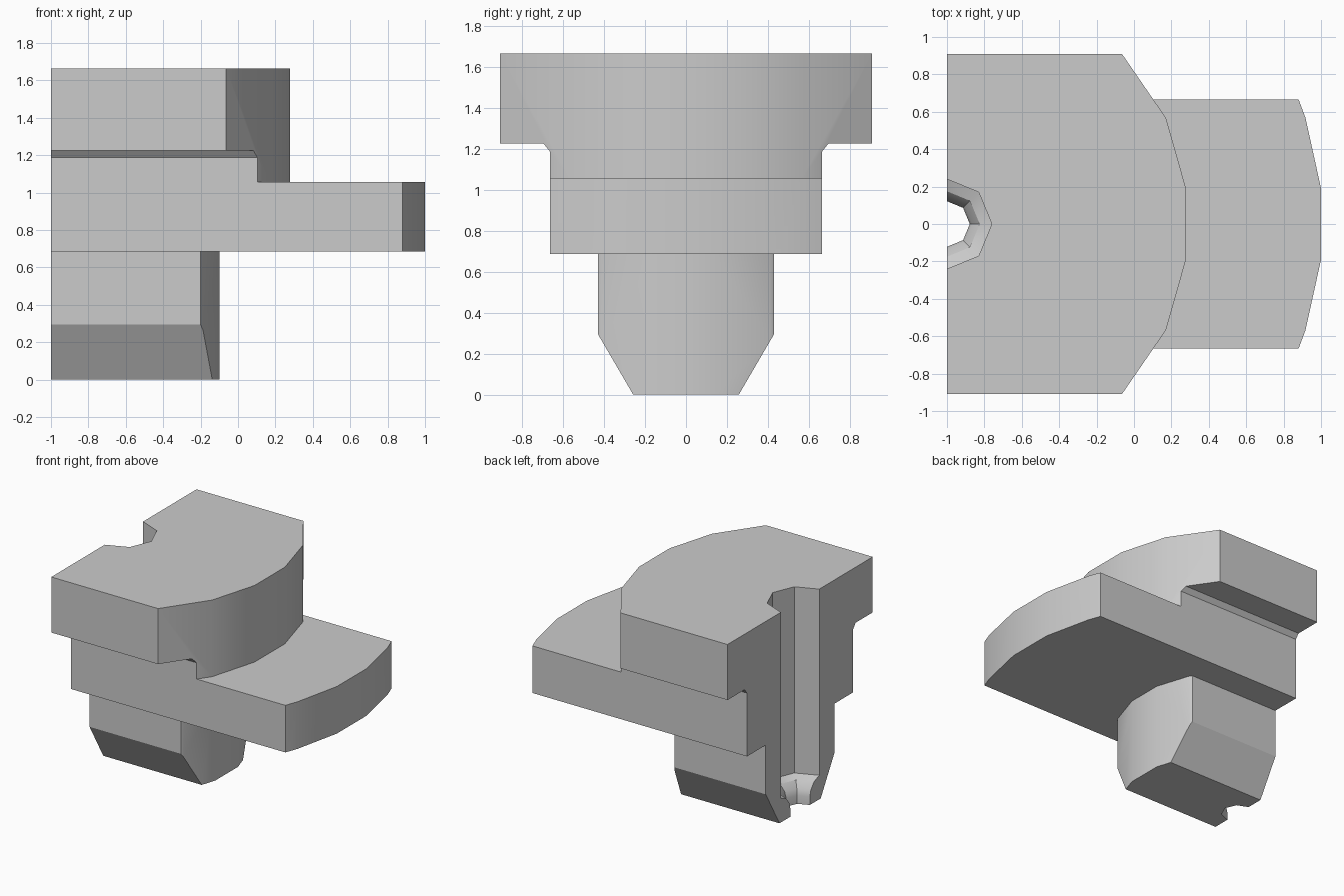
import bpy, bmesh, math

if "Cube" in bpy.data.objects:
    bpy.data.objects.remove(bpy.data.objects["Cube"])

metal = bpy.data.materials.new("light grey metal")
metal.use_nodes = True
grey = (0.6, 0.6, 0.6, 1)
metal.diffuse_color = grey
metal.node_tree.nodes["Principled BSDF"].inputs["Base Color"].default_value = grey


def prism(name, outline, offset):
    """Extrude a closed 3D outline along an offset vector."""
    bm = bmesh.new()
    face = bm.faces.new([bm.verts.new(p) for p in outline])
    moved = bmesh.ops.extrude_face_region(bm, geom=[face])["geom"]
    verts = [v for v in moved if isinstance(v, bmesh.types.BMVert)]
    bmesh.ops.translate(bm, verts=verts, vec=offset)
    return finish(name, bm)


def finish(name, bm):
    bmesh.ops.recalc_face_normals(bm, faces=bm.faces)
    mesh = bpy.data.meshes.new(name)
    bm.to_mesh(mesh)
    bm.free()
    mesh.materials.append(metal)
    obj = bpy.data.objects.new(name, mesh)
    bpy.context.collection.objects.link(obj)
    return obj


def mirrored(half):
    """Complete a half outline, given from the +y end to the middle."""
    return half + [(a, -b) for a, b in reversed(half)]


def disc(name, arc, low, high):
    """Faceted round slab, open-ended past the flat back."""
    half = [(-1.5, arc[0][1])] + arc
    return prism(name, [(x, y, low) for x, y in mirrored(half)], (0, 0, high - low))


def combine(target, tool, operation):
    mod = target.modifiers.new(operation.lower(), "BOOLEAN")
    mod.operation, mod.solver, mod.object = operation, "EXACT", tool
    bpy.context.view_layer.objects.active = target
    bpy.ops.object.modifier_apply(modifier=mod.name)
    bpy.data.objects.remove(tool)


# Three stacked discs: flange, head and stem
body = disc("stepped_nut_half", [(0.83, 0.8), (0.917, 0.567), (1, 0.19)], 0.685, 1.058)
head = disc("head", [(-0.13, 1.005), (0.171, 0.567), (0.278, 0.19)], 0.8, 1.8)
stem = disc("stem", [(-0.357, 0.643), (-0.187, 0.412), (-0.1, 0.142)], -0.1, 0.8)
combine(body, head, "UNION")
combine(body, stem, "UNION")

# Side silhouette trims the discs to their flat-sided widths
side = [(1.665, 0.909), (1.225, 0.909), (1.225, 0.695), (1.187, 0.665),
        (0.685, 0.665), (0.685, 0.43), (0.295, 0.43), (0, 0.258)]
trim = prism("trim", [(-1, y, z) for z, y in mirrored(side)], (2.2, 0, 0))
combine(body, trim, "INTERSECT")

# Eight-sided bore with a rounded seat above a smaller hole
bm = bmesh.new()
rings = []
for radius, z in [(0.122, -0.1), (0.122, 0.065), (0.135, 0.115),
                  (0.175, 0.165), (0.24, 0.19), (0.24, 1.8)]:
    rings.append([bm.verts.new((-1 + radius * math.cos(i * math.pi / 4),
                                radius * math.sin(i * math.pi / 4), z)) for i in range(8)])
for lower, upper in zip(rings, rings[1:]):
    for i in range(8):
        j = (i + 1) % 8
        bm.faces.new((lower[i], lower[j], upper[j], upper[i]))
bm.faces.new(rings[0])
bm.faces.new(rings[-1])
combine(body, finish("bore", bm), "DIFFERENCE")

# Smooth the faceted curves, keep machined edges sharp
bpy.ops.object.select_all(action="DESELECT")
body.select_set(True)
bpy.context.view_layer.objects.active = body
bpy.ops.object.shade_smooth_by_angle(angle=math.radians(28))
